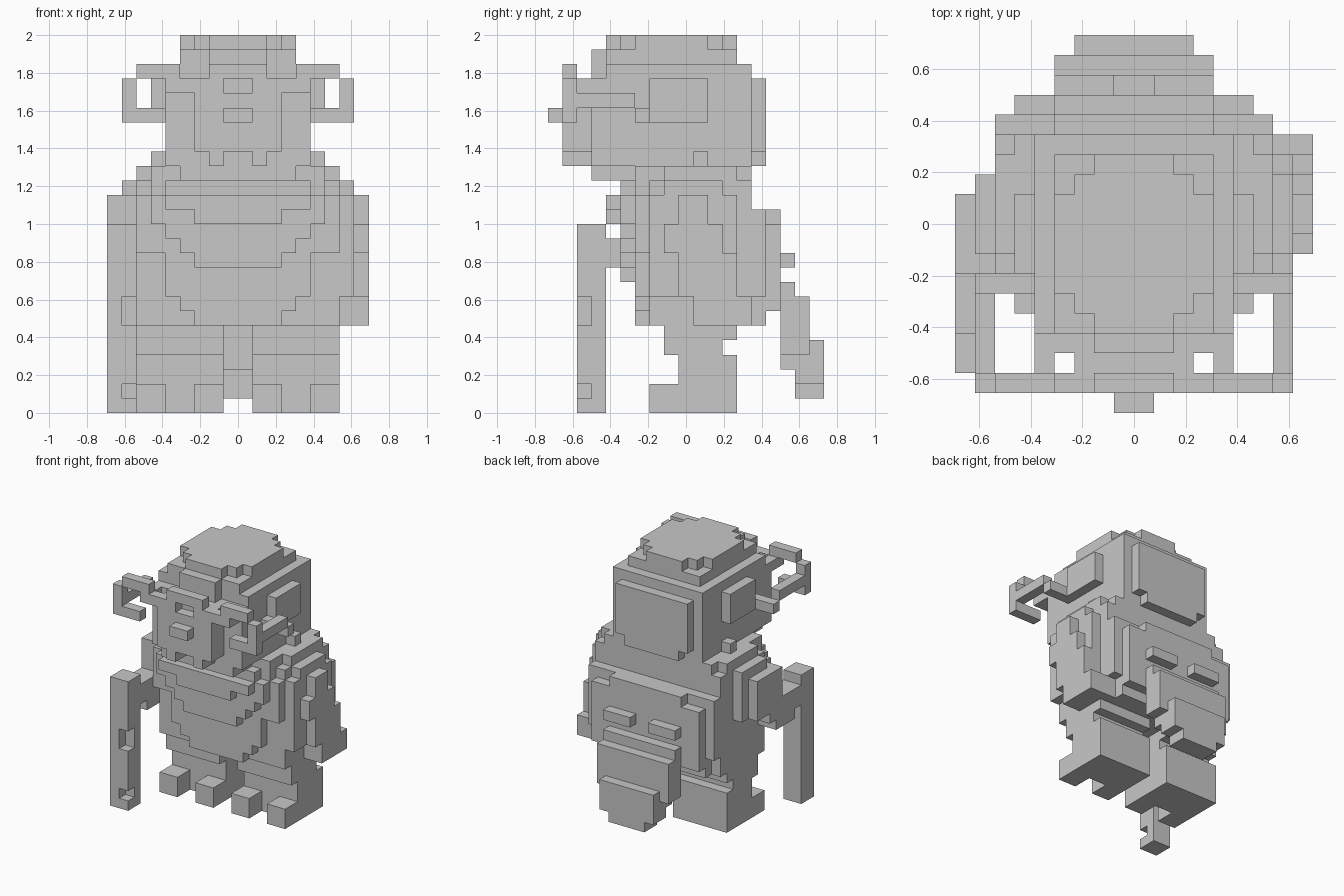
import bpy
import bmesh
from mathutils import Vector

UNIT = 2 / 26          # one cube of the block figure
DEPTH_CENTRE = 9.5     # depth is counted in cubes from the foremost point

cube = bpy.data.objects.get("Cube")
if cube:
    bpy.data.objects.remove(cube)

grey = bpy.data.materials.new("plain grey")
grey.use_nodes = True
grey.diffuse_color = (0.58, 0.58, 0.58, 1)
grey.node_tree.nodes["Principled BSDF"].inputs["Base Color"].default_value = grey.diffuse_color


class Part:
    """A part made of unit cubes; only its outer surface becomes a mesh."""

    def __init__(self, name):
        self.name = name
        self.cells = set()

    def region(self, left, right, front, back, low, high):
        return {(x, y, z) for x in range(left, right)
                for y in range(front, back) for z in range(low, high)}

    def box(self, **limits):
        self.cells |= self.region(**limits)

    def carve(self, **limits):
        self.cells -= self.region(**limits)

    def slab(self, half, **limits):
        self.box(left=-half, right=half, **limits)

    def pair(self, inner, outer, **limits):
        self.box(left=inner, right=outer, **limits)
        self.box(left=-outer, right=-inner, **limits)

    def build(self):
        bm = bmesh.new()
        for cell in sorted(self.cells):
            for axis in range(3):
                for sign in (-1, 1):
                    step = [0, 0, 0]
                    step[axis] = sign
                    if tuple(c + s for c, s in zip(cell, step)) in self.cells:
                        continue
                    u, v = Vector(), Vector()
                    u[(axis + 1) % 3] = v[(axis + 2) % 3] = 1
                    base = Vector(cell)
                    base[axis] += max(sign, 0)
                    corners = [base, base + u, base + u + v, base + v]
                    if sign < 0:
                        corners.reverse()
                    bm.faces.new([bm.verts.new((c - Vector((0, DEPTH_CENTRE, 0))) * UNIT)
                                  for c in corners])
        bmesh.ops.remove_doubles(bm, verts=bm.verts, dist=UNIT / 100)
        bmesh.ops.dissolve_limit(bm, angle_limit=0.01, verts=bm.verts, edges=bm.edges)
        mesh = bpy.data.meshes.new(self.name)
        bm.to_mesh(mesh)
        bm.free()
        mesh.materials.append(grey)
        bpy.context.collection.objects.link(bpy.data.objects.new(self.name, mesh))


# Head with stepped crown and raised panel at the back
head = Part("head")
head.slab(half=5, front=3, back=14, low=17, high=23)
head.slab(half=5, front=4, back=14, low=23, high=24)
head.slab(half=4, front=4, back=13, low=24, high=25)
head.slab(half=2, front=3, back=4, low=23, high=25)
head.slab(half=4, front=3, back=14, low=16, high=17)
for inset, half in enumerate((2, 3, 4)):
    head.slab(half=half, front=4 + inset, back=13 - inset, low=25, high=26)
head.slab(half=4, front=14, back=15, low=18, high=23)
head.slab(half=3, front=14, back=15, low=17, high=18)
head.build()

# Face mask with forehead ridge, notched chin and nose
face = Part("face")
face.slab(half=3, front=1, back=3, low=18, high=23)
face.slab(half=4, front=1, back=2, low=22, high=23)
face.slab(half=2, front=1, back=2, low=23, high=24)
face.pair(inner=1, outer=2, front=1, back=3, low=17, high=18)
face.carve(left=-1, right=1, front=1, back=2, low=22, high=23)
face.slab(half=1, front=0, back=1, low=20, high=21)
face.build()

# Open side rings with rods running back to the ear blocks
rings = Part("side_rings")
rings.pair(inner=4, outer=5, front=1, back=3, low=22, high=23)
rings.pair(inner=4, outer=7, front=1, back=2, low=23, high=24)
rings.pair(inner=7, outer=8, front=1, back=2, low=20, high=23)
rings.pair(inner=5, outer=7, front=1, back=2, low=20, high=21)
rings.pair(inner=7, outer=8, front=2, back=6, low=21, high=22)
rings.pair(inner=5, outer=8, front=6, back=7, low=20, high=21)
rings.build()

ears = Part("ears")
ears.pair(inner=5, outer=6, front=7, back=11, low=20, high=23)
ears.build()

# Collar around the neck
collar = Part("collar")
collar.slab(half=6, front=6, back=14, low=16, high=17)
collar.slab(half=7, front=8, back=13, low=16, high=17)
collar.pair(inner=5, outer=6, front=10, back=11, low=17, high=18)
collar.build()

# Torso: coat, round belly, and a pointed bib over the chest
torso = Part("torso")
torso.slab(half=7, front=7, back=14, low=6, high=16)
torso.slab(half=7, front=14, back=15, low=8, high=14)
torso.slab(half=6, front=14, back=15, low=6, high=8)
torso.slab(half=6, front=6, back=7, low=15, high=16)
torso.slab(half=7, front=6, back=7, low=11, high=15)
torso.slab(half=5, front=6, back=7, low=8, high=11)
torso.slab(half=4, front=6, back=7, low=7, high=8)
torso.slab(half=3, front=6, back=7, low=6, high=7)
torso.slab(half=6, front=5, back=6, low=13, high=15)
torso.slab(half=5, front=5, back=6, low=12, high=16)
torso.slab(half=4, front=5, back=6, low=11, high=12)
torso.slab(half=3, front=5, back=6, low=10, high=11)
torso.slab(half=5, front=4, back=5, low=14, high=15)
torso.slab(half=3, front=4, back=5, low=13, high=14)
torso.pair(inner=7, outer=8, front=8, back=12, low=15, high=16)
torso.build()

# Pack on the back with two buckles
pack = Part("back_pack")
pack.slab(half=6, front=15, back=16, low=7, high=13)
pack.slab(half=4, front=15, back=16, low=13, high=14)
pack.pair(inner=1, outer=4, front=16, back=17, low=10, high=11)
pack.build()

# Stepped tail
tail = Part("tail")
tail.slab(half=4, front=16, back=17, low=8, high=9)
tail.slab(half=4, front=16, back=18, low=4, high=8)
tail.slab(half=3, front=16, back=17, low=3, high=4)
tail.slab(half=3, front=17, back=19, low=2, high=5)
tail.slab(half=2, front=17, back=19, low=1, high=2)
tail.build()

# Legs with two toes on each foot
legs = Part("legs")
legs.pair(inner=1, outer=7, front=9, back=13, low=0, high=4)
legs.pair(inner=1, outer=7, front=8, back=12, low=4, high=5)
legs.pair(inner=1, outer=7, front=8, back=13, low=5, high=6)
for inner in (1, 5):
    legs.pair(inner=inner, outer=inner + 2, front=7, back=9, low=0, high=2)
legs.build()

# Hanging arm
left_arm = Part("left_arm")
left_arm.box(left=7, right=8, front=7, back=13, low=8, high=15)
left_arm.box(left=8, right=9, front=9, back=11, low=13, high=15)
left_arm.box(left=8, right=9, front=8, back=12, low=11, high=13)
left_arm.box(left=8, right=9, front=9, back=13, low=8, high=11)
left_arm.box(left=7, right=9, front=10, back=14, low=6, high=8)
left_arm.build()

# Arm reaching forward to the stick
right_arm = Part("right_arm")
right_arm.box(left=-8, right=-7, front=7, back=12, low=11, high=15)
right_arm.box(left=-9, right=-8, front=7, back=11, low=11, high=15)
right_arm.box(left=-9, right=-7, front=4, back=9, low=10, high=12)
right_arm.box(left=-9, right=-7, front=5, back=8, low=9, high=10)
right_arm.build()

# Walking stick with two chipped corners
stick = Part("walking_stick")
stick.box(left=-9, right=-7, front=2, back=4, low=0, high=13)
stick.carve(left=-8, right=-7, front=2, back=3, low=6, high=8)
stick.carve(left=-8, right=-7, front=2, back=3, low=1, high=2)
stick.build()
